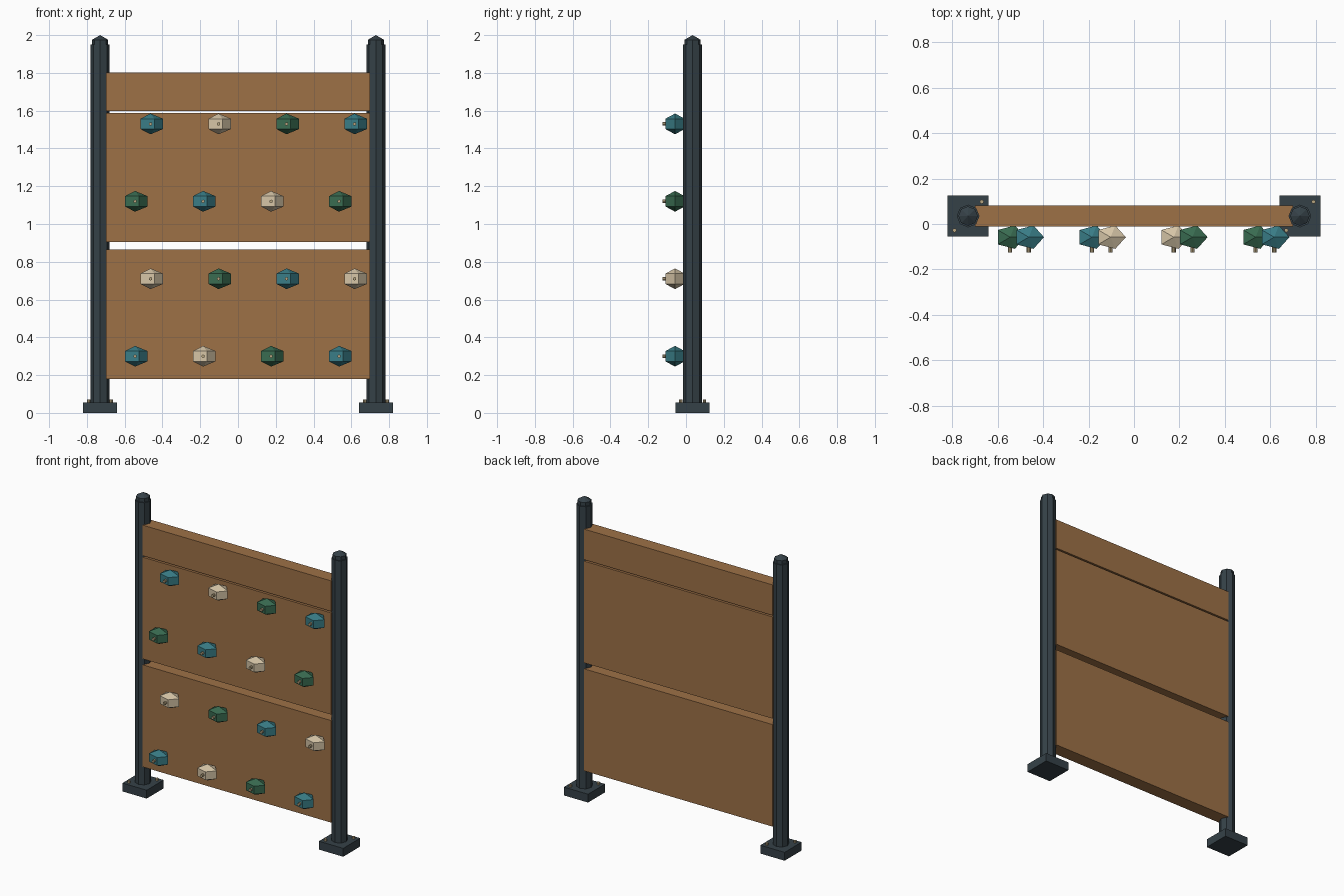
import bpy, bmesh, math
from mathutils import Matrix, Vector

cube = bpy.data.objects.get("Cube")
if cube:
    bpy.data.objects.remove(cube, do_unlink=True)


def material(name, r, g, b):
    m = bpy.data.materials.new(name)
    m.use_nodes = True
    m.diffuse_color = (r, g, b, 1)
    m.node_tree.nodes["Principled BSDF"].inputs["Base Color"].default_value = (r, g, b, 1)
    return m


WOOD = material("brown board", 0.34, 0.165, 0.062)
STEEL = material("dark steel", 0.036, 0.053, 0.064)
TEAL = material("teal hold", 0.04, 0.2, 0.235)
CREAM = material("cream hold", 0.66, 0.55, 0.38)
GREEN = material("green hold", 0.04, 0.145, 0.08)
BOLT = material("tan bolt", 0.48, 0.38, 0.22)


def finish(name, bm, mat):
    bmesh.ops.recalc_face_normals(bm, faces=bm.faces)
    mesh = bpy.data.meshes.new(name)
    bm.to_mesh(mesh)
    bm.free()
    mesh.materials.append(mat)
    obj = bpy.data.objects.new(name, mesh)
    bpy.context.collection.objects.link(obj)
    return obj


def box(name, mat, center, size):
    bm = bmesh.new()
    bmesh.ops.create_cube(bm, size=1)
    bmesh.ops.scale(bm, vec=size, verts=bm.verts)
    bmesh.ops.translate(bm, vec=center, verts=bm.verts)
    return finish(name, bm, mat)


def turned(name, mat, profile, sides, place, scale=(1, 1, 1)):
    """Faceted solid from (radius, height) rings; first corner points to +x."""
    bm = bmesh.new()
    rings = []
    for r, z in profile:
        if r == 0:
            rings.append([bm.verts.new((0, 0, z))])
        else:
            angles = [math.tau * i / sides for i in range(sides)]
            rings.append([bm.verts.new((r * math.cos(a), r * math.sin(a), z)) for a in angles])
    for low, high in zip(rings, rings[1:]):
        for i in range(sides):
            j = (i + 1) % sides
            quad = [low[i % len(low)], low[j % len(low)],
                    high[j % len(high)], high[i % len(high)]]
            bm.faces.new(list(dict.fromkeys(quad)))
    for ring in (rings[0], rings[-1]):
        if len(ring) > 1:
            bm.faces.new(ring)
    bmesh.ops.scale(bm, vec=scale, verts=bm.verts)
    bm.transform(place)
    return finish(name, bm, mat)


def at(x, y, z):
    return Matrix.Translation((x, y, z))


MID_Y = 0.035

# Posts with caps, foot plates and two diagonal anchor bolts each
for side, sx in (("right", -1), ("left", 1)):
    x = 0.73 * sx
    box(side + "_foot_plate", STEEL, (x, MID_Y, 0.028), (0.18, 0.18, 0.056))
    turned(side + "_post", STEEL, [(0.05, 0.05), (0.05, 1.95)], 8, at(x, MID_Y, 0))
    turned(side + "_post_cap", STEEL, [(0.043, -0.025), (0.043, 0.025), (0, 0.05)], 8,
           at(x, MID_Y, 1.95))
    for d in (-1, 1):
        turned(side + "_anchor_bolt", BOLT, [(0.009, 0), (0.009, 0.018)], 8,
               at(x + 0.06 * d, MID_Y + 0.063 * d, 0.052))

# Boards
for name, low, high in (("lower_board", 0.18, 0.865),
                        ("upper_board", 0.905, 1.588),
                        ("top_board", 1.598, 1.803)):
    box(name, WOOD, (0, MID_Y, (low + high) / 2), (1.4, 0.092, high - low))

# Climbing holds in staggered rows, colours stepping diagonally
palette = (TEAL, CREAM, GREEN)
hold_profile = [(0, -0.055), (1, -0.027), (1, 0.027), (0, 0.055)]
forward = Matrix.Rotation(math.radians(90), 4, "X")
for row in range(4):
    for col in range(4):
        x = -0.545 + 0.36 * col + 0.082 * (row % 2)
        z = 0.3 + 0.41 * row
        turned("climbing_hold", palette[(row + col) % 3], hold_profile, 5,
               at(x, -0.058, z), (0.067, 0.054, 1))
        turned("hold_bolt", BOLT, [(0.009, 0), (0.009, 0.065)], 8,
               at(x, -0.06, z) @ forward)
